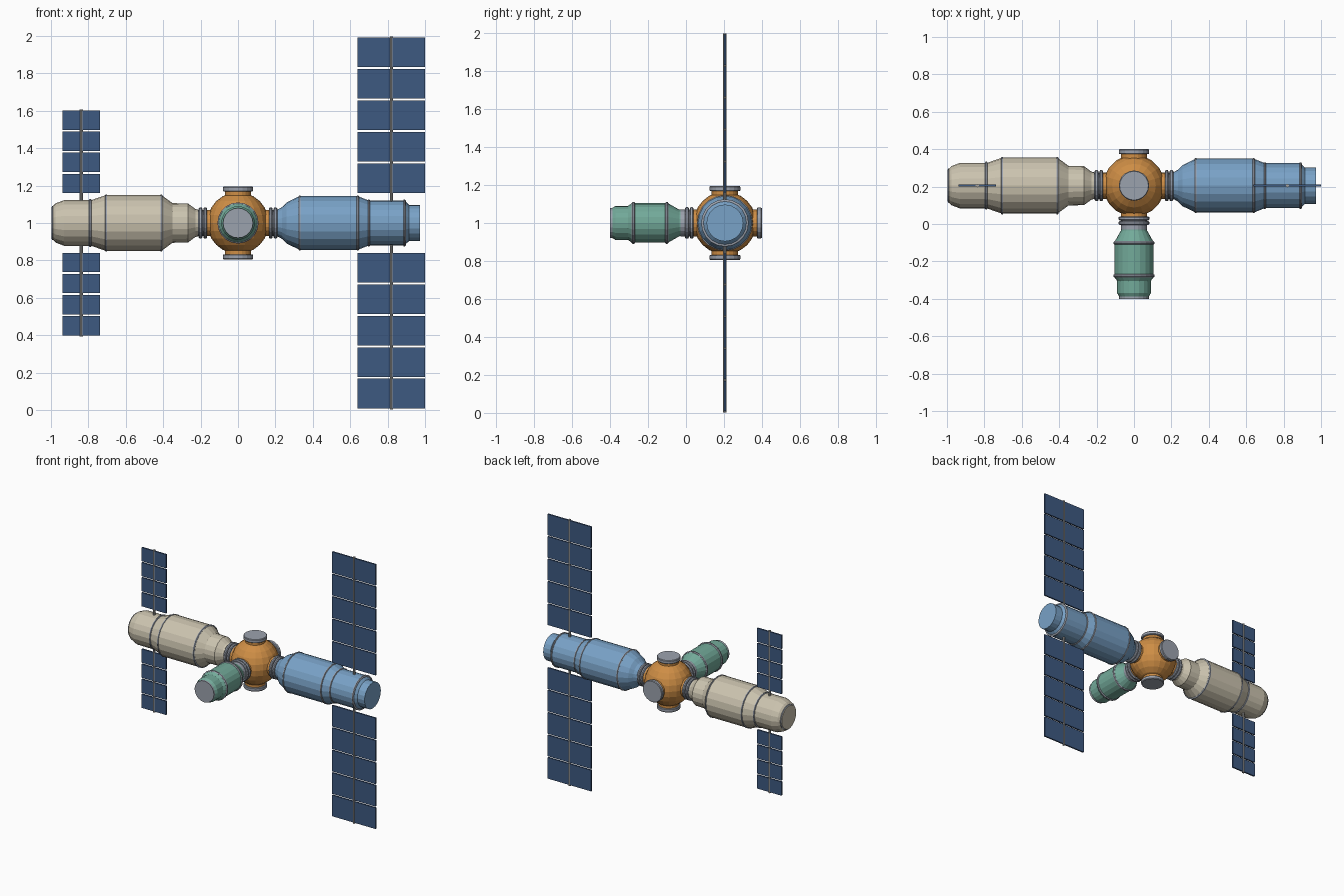
import bpy, bmesh
from mathutils import Vector

old = bpy.data.objects.get("Cube")
if old:
    bpy.data.objects.remove(old, do_unlink=True)

CENTRE = Vector((0, 0.205, 1.0))
SIDES = 20


def material(name, r, g, b):
    m = bpy.data.materials.new(name)
    m.diffuse_color = (r, g, b, 1)
    m.use_nodes = True
    m.node_tree.nodes["Principled BSDF"].inputs["Base Color"].default_value = (r, g, b, 1)
    return m


cream = material("cream hull", 0.60, 0.55, 0.43)
blue = material("blue hull", 0.19, 0.36, 0.57)
green = material("green hull", 0.17, 0.40, 0.32)
orange = material("orange hub", 0.62, 0.27, 0.06)
steel = material("steel grey", 0.33, 0.36, 0.42)
navy = material("solar navy", 0.047, 0.10, 0.22)
mast_grey = material("mast grey", 0.38, 0.38, 0.37)


def finish(bm, name, mat):
    bmesh.ops.recalc_face_normals(bm, faces=bm.faces)
    me = bpy.data.meshes.new(name)
    bm.to_mesh(me)
    bm.free()
    me.materials.append(mat)
    ob = bpy.data.objects.new(name, me)
    bpy.context.collection.objects.link(ob)
    return ob


def lathe(name, mat, axis, profile, sides=SIDES, centre=CENTRE):
    """Closed turned solid: profile holds (distance along axis, radius)."""
    bm = bmesh.new()
    axis = Vector(axis)
    spin = axis.to_track_quat('Z', 'Y').to_matrix().to_4x4()
    loops = []
    for d, r in profile:
        circle = bmesh.ops.create_circle(bm, segments=sides, radius=r)["verts"]
        bmesh.ops.transform(bm, matrix=spin, verts=circle)
        bmesh.ops.translate(bm, verts=circle, vec=centre + axis * d)
        loops.append(circle)
    for a, b in zip(loops, loops[1:]):
        for i in range(sides):
            j = (i + 1) % sides
            bm.faces.new((a[i], a[j], b[j], b[i]))
    bm.faces.new(loops[0])
    bm.faces.new(loops[-1])
    return finish(bm, name, mat)


def ring(name, axis, d, r, half=0.007):
    """Thin raised band around a module."""
    lathe(name, steel, axis, [(d - half, r - 0.006), (d - half / 2, r),
                              (d + half / 2, r), (d + half, r - 0.006)])


LEFT, RIGHT, FRONT = (1, 0, 0), (-1, 0, 0), (0, -1, 0)
BACK, UP, DOWN = (0, 1, 0), (0, 0, 1), (0, 0, -1)

# Central hub with six necks
bm = bmesh.new()
bmesh.ops.create_uvsphere(bm, u_segments=SIDES, v_segments=12, radius=0.165)
bmesh.ops.translate(bm, verts=bm.verts, vec=CENTRE)
finish(bm, "hub_sphere", orange)

ports = {"left": LEFT, "right": RIGHT, "front": FRONT,
         "back": BACK, "top": UP, "bottom": DOWN}
for side, axis in ports.items():
    lathe(side + "_port_neck", orange, axis, [(0.1, 0.07), (0.172, 0.07)])
    if side in ("back", "top", "bottom"):
        # Closed hatch
        lathe(side + "_hatch", steel, axis,
              [(0.168, 0.077), (0.172, 0.081), (0.19, 0.081), (0.195, 0.077)])
    else:
        # Docking collars between hub and module
        lathe(side + "_dock_tube", steel, axis, [(0.16, 0.07), (0.235, 0.07)])
        for n, d in enumerate((0.175, 0.2)):
            ring(f"{side}_dock_collar_{n + 1}", axis, d, 0.083, 0.01)

# Cream module on the right
lathe("cream_module", cream, RIGHT,
      [(0.215, 0.072), (0.228, 0.075), (0.267, 0.104), (0.35, 0.106),
       (0.41, 0.15), (0.705, 0.15), (0.785, 0.122), (0.93, 0.122),
       (0.975, 0.105), (0.99, 0.09), (0.997, 0.085)])
for n, (d, r) in enumerate(((0.41, 0.153), (0.705, 0.153), (0.79, 0.128))):
    ring(f"cream_module_ring_{n + 1}", RIGHT, d, r)
ring("cream_module_end_ring", RIGHT, 0.99, 0.092, 0.005)

# Blue module on the left
lathe("blue_module", blue, LEFT,
      [(0.212, 0.072), (0.235, 0.085), (0.26, 0.11), (0.33, 0.144), (0.64, 0.144),
       (0.7, 0.12), (0.89, 0.12), (0.914, 0.097), (0.973, 0.097)])
for n, (d, r) in enumerate(((0.33, 0.147), (0.64, 0.147), (0.7, 0.125), (0.89, 0.125))):
    ring(f"blue_module_ring_{n + 1}", LEFT, d, r)

# Green module at the front
lathe("green_module", green, FRONT,
      [(0.21, 0.068), (0.24, 0.07), (0.3, 0.104), (0.49, 0.104),
       (0.51, 0.09), (0.575, 0.09), (0.592, 0.08)])
for n, d in enumerate((0.306, 0.482)):
    ring(f"green_module_ring_{n + 1}", FRONT, d, 0.11, 0.009)
lathe("green_module_hatch", steel, FRONT, [(0.588, 0.08), (0.605, 0.08)])


# Solar wings: a mast with a row of panels above and below the hull
def solar_wing(side, x, width, count, reach):
    here = Vector((x, CENTRE.y, CENTRE.z))
    lathe(side + "_solar_mast", mast_grey, UP, [(-reach, 0.009), (reach, 0.009)], 10, here)
    start, end, gap = 0.16, reach - 0.007, 0.01
    pitch = (end - start + gap) / count
    for label, sign in (("upper", 1), ("lower", -1)):
        bm = bmesh.new()
        for i in range(count):
            z = sign * (start + i * pitch + (pitch - gap) / 2)
            v = bmesh.ops.create_cube(bm, size=1)["verts"]
            bmesh.ops.scale(bm, verts=v, vec=(width, 0.011, pitch - gap))
            bmesh.ops.translate(bm, verts=v, vec=here + Vector((0, 0, z)))
        finish(bm, f"{side}_{label}_solar_panels", navy)


solar_wing("left", 0.82, 0.36, 5, 0.998)
solar_wing("right", -0.838, 0.202, 4, 0.608)
